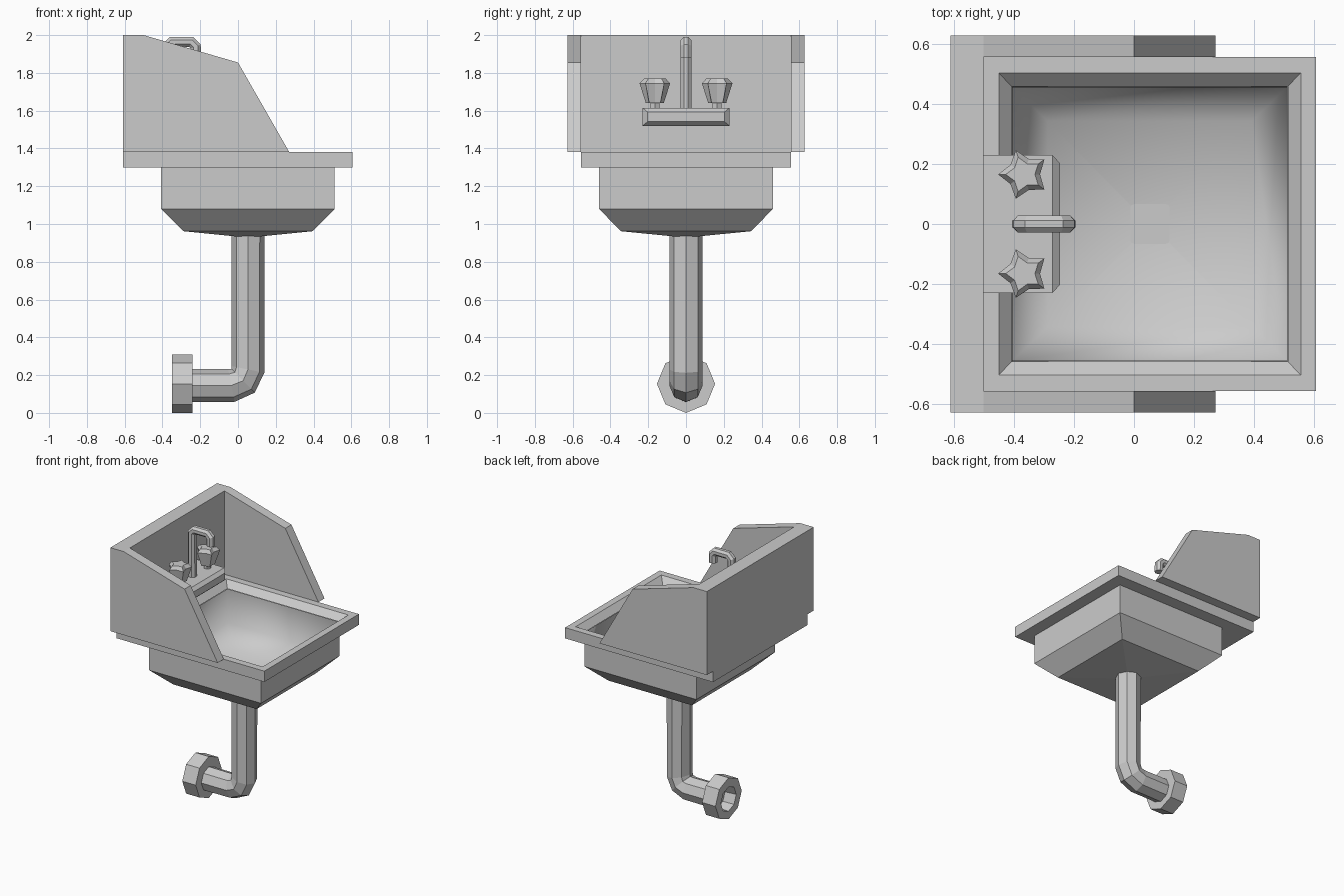
import bpy, bmesh, math
from mathutils import Vector

if "Cube" in bpy.data.objects:
    bpy.data.objects.remove(bpy.data.objects["Cube"])


def loft(name, rings, caps=True, closed=False, smooth=False):
    """Skin a series of equal-length point loops."""
    bm = bmesh.new()
    loops = [[bm.verts.new(p) for p in r] for r in rings]
    pairs = list(zip(loops, loops[1:]))
    if closed:
        pairs.append((loops[-1], loops[0]))
    for a, b in pairs:
        n = len(a)
        for i in range(n):
            j = (i + 1) % n
            bm.faces.new((a[i], a[j], b[j], b[i]))
    if caps and not closed:
        bm.faces.new(loops[0][::-1])
        bm.faces.new(loops[-1])
    bmesh.ops.remove_doubles(bm, verts=bm.verts, dist=0.0005)
    bmesh.ops.recalc_face_normals(bm, faces=bm.faces)
    for f in bm.faces:
        f.smooth = smooth
    me = bpy.data.meshes.new(name)
    bm.to_mesh(me)
    bm.free()
    ob = bpy.data.objects.new(name, me)
    bpy.context.collection.objects.link(ob)
    return ob


def rect(x0, x1, y, z):
    return [(x0, -y, z), (x1, -y, z), (x1, y, z), (x0, y, z)]


def tube(name, path, r, sides=8, phase=0.0):
    """Faceted pipe along an x/z path at y = 0."""
    pts = [Vector((x, 0, z)) for x, z in path]
    rings = []
    for i, p in enumerate(pts):
        d = Vector((0, 0, 0))
        if i > 0:
            d += (p - pts[i - 1]).normalized()
        if i < len(pts) - 1:
            d += (pts[i + 1] - p).normalized()
        d.normalize()
        n = Vector((d.z, 0, -d.x))
        angs = [phase + 2 * math.pi * k / sides for k in range(sides)]
        rings.append([p + n * r * math.cos(a) + Vector((0, r * math.sin(a), 0))
                      for a in angs])
    return loft(name, rings)


def star(cx, cy, z, r, inner):
    return [(cx - (r if k % 2 == 0 else r * inner) * math.cos(k * math.pi / 5),
             cy + (r if k % 2 == 0 else r * inner) * math.sin(k * math.pi / 5), z)
            for k in range(10)]


# Rim and outside of the basin
loft("basin_shell", [
    rect(-.408, .512, .458, 1.335),
    rect(-.45, .555, .503, 1.38),
    rect(-.61, .605, .555, 1.38),
    rect(-.61, .605, .555, 1.30),
    rect(-.408, .512, .46, 1.30),
    rect(-.408, .512, .46, 1.08),
    rect(-.29, .395, .345, .962),
    rect(0, .106, .053, .933),
], caps=False)

# Smooth inside of the bowl; normals must face up into the bowl
bowl = loft("basin_bowl", [
    rect(-.406, .510, .456, 1.335),
    rect(-.404, .508, .455, 1.084),
    rect(-.287, .392, .342, .967),
    rect(.05, .056, .003, .94),
], smooth=True)
bm = bmesh.new()
bm.from_mesh(bowl.data)
bm.faces.ensure_lookup_table()
bmesh.ops.delete(bm, geom=[max(bm.faces, key=lambda f: f.calc_center_median().z)],
                 context='FACES_ONLY')
bmesh.ops.reverse_faces(bm, faces=bm.faces)
bm.to_mesh(bowl.data)
bm.free()

# Splash guard: back wall and two cut-away side walls
loft("back_wall", [rect(-.61, -.5, .555, 1.38), rect(-.61, -.5, .555, 2.0)])
profile = [(-.61, 1.38), (.272, 1.38), (0, 1.855), (-.5, 2.0), (-.61, 2.0)]
for side, s in (("left", -1), ("right", 1)):
    loft(side + "_side_wall",
         [[(x, s * y, z) for x, z in profile] for y in (.555, .627)])


# Tap block with bevelled front
def upright(x, y, z0, z1):
    return [(x, -y, z0), (x, y, z0), (x, y, z1), (x, -y, z1)]


loft("tap_block", [upright(-.5, .23, 1.52, 1.615),
                   upright(-.272, .23, 1.52, 1.615),
                   upright(-.247, .203, 1.542, 1.593)])

# Spout
tube("spout", [(-.375, 1.6), (-.375, 1.94), (-.352, 1.963),
               (-.247, 1.963), (-.224, 1.94), (-.224, 1.88)],
     .031, 8, math.pi / 8)

# Star-shaped tap handles on short stems
for side, s in (("left", -1), ("right", 1)):
    cx, cy = -.367, s * .165
    loft(side + "_tap_handle", [star(cx, cy, 1.64, .05, .7),
                                star(cx, cy, 1.745, .085, .64),
                                star(cx, cy, 1.77, .06, .62)])
    loft(side + "_tap_stem", [[(cx + .027 * math.cos(k * math.pi / 3),
                                cy + .027 * math.sin(k * math.pi / 3), z)
                               for k in range(6)] for z in (1.61, 1.65)])

# Drain pipe with elbow
tube("drain_pipe", [(.053, .945), (.053, .23), (.027, .17),
                    (-.035, .145), (-.26, .145)], .088)


# Hollow wall flange
def ring(x, r, zc):
    return [(x, r * math.sin(k * math.pi / 4), zc + r * math.cos(k * math.pi / 4))
            for k in range(8)]


loft("wall_flange", [ring(-.24, .154, .154), ring(-.35, .154, .154),
                     ring(-.35, .09, .15), ring(-.24, .086, .146)], closed=True)
